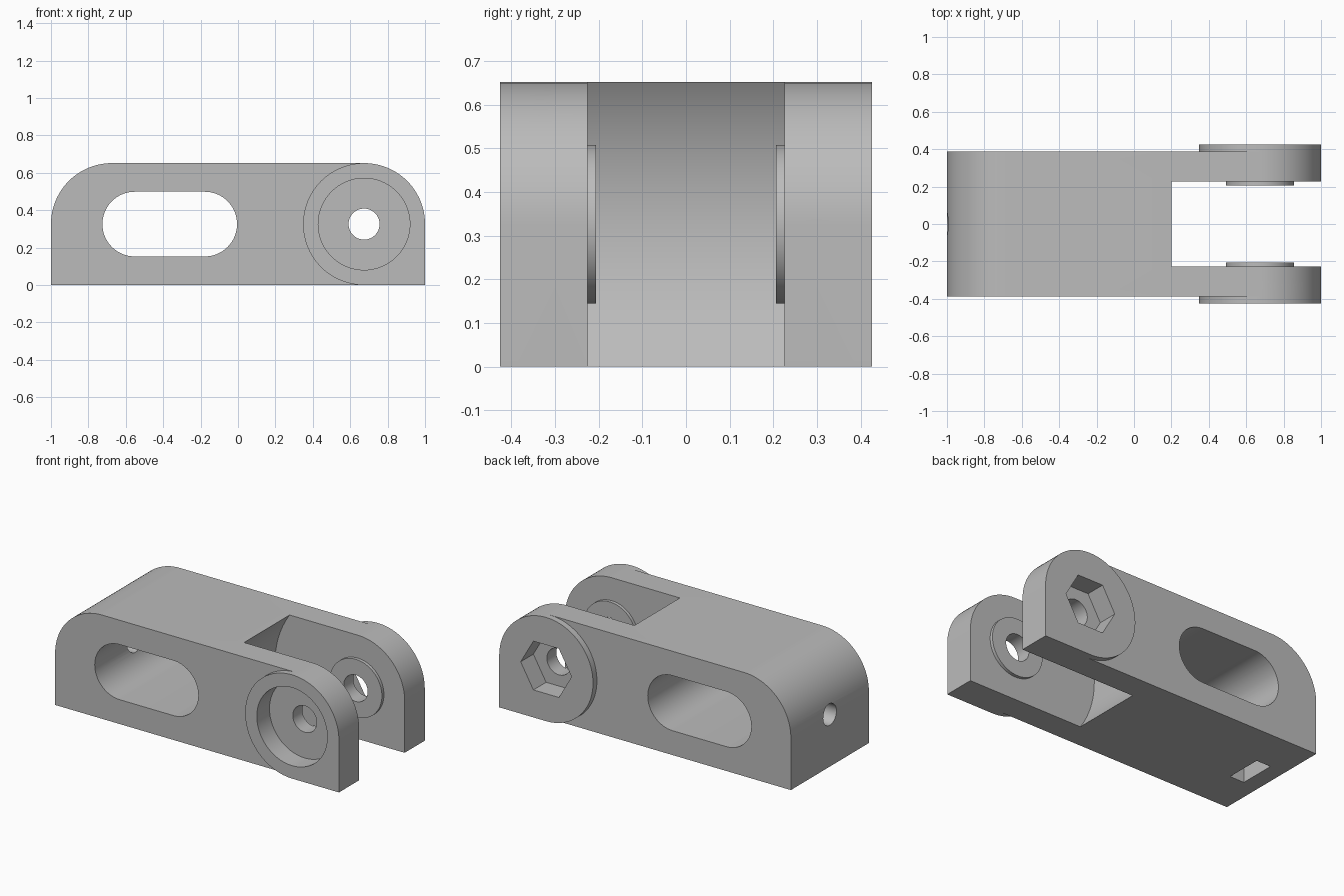
import bpy
import bmesh
from math import cos, sin, pi
from mathutils import Matrix

cube = bpy.data.objects.get("Cube")
if cube:
    bpy.data.objects.remove(cube, do_unlink=True)

R = 0.326             # end radius, also half the height
PX, PZ = 1 - R, R     # pivot axis
HALF = 0.387          # half width of the main body
OUTER = 0.426         # half width over the bosses
GAP = 0.226           # half width of the fork gap

grey = bpy.data.materials.new("Plain grey")
grey.use_nodes = True
grey.diffuse_color = (0.5, 0.5, 0.5, 1)
grey.node_tree.nodes["Principled BSDF"].inputs["Base Color"].default_value = (0.5, 0.5, 0.5, 1)


def arc(cx, cz, r, start, end, n):
    """Points on an arc, angles in units of pi."""
    return [(cx + r * cos(pi * (start + (end - start) * i / n)),
             cz + r * sin(pi * (start + (end - start) * i / n))) for i in range(n + 1)]


def circle(r, n=96, cx=PX, cz=PZ):
    return arc(cx, cz, r, 0, 2, n)[:-1]


def prism(name, outline, y0, y1):
    """Extrude an x-z outline along y."""
    bm = bmesh.new()
    face = bm.faces.new([bm.verts.new((x, y0, z)) for x, z in outline])
    new = bmesh.ops.extrude_face_region(bm, geom=[face])["geom"]
    bmesh.ops.translate(bm, vec=(0, y1 - y0, 0),
                        verts=[v for v in new if isinstance(v, bmesh.types.BMVert)])
    bmesh.ops.recalc_face_normals(bm, faces=bm.faces)
    mesh = bpy.data.meshes.new(name)
    bm.to_mesh(mesh)
    bm.free()
    mesh.materials.append(grey)
    obj = bpy.data.objects.new(name, mesh)
    bpy.context.collection.objects.link(obj)
    return obj


def combine(target, tool, operation):
    """Apply a boolean and remove the tool."""
    mod = target.modifiers.new("Boolean", 'BOOLEAN')
    mod.operation, mod.solver, mod.object = operation, 'EXACT', tool
    bpy.context.view_layer.objects.active = target
    bpy.ops.object.modifier_apply(modifier=mod.name)
    bpy.data.objects.remove(tool, do_unlink=True)


# Main body: flat bottom, rounded upper ends
right_top = arc(PX, PZ, R, 0, 0.5, 24)
left_top = arc(-PX, PZ, R, 0.5, 1, 24)
body = prism("fork_link", [(-1, 0), (1, 0)] + right_top + left_top, -HALF, HALF)

# Concave fork gap
combine(body, prism("gap_cutter", circle(0.575, 128), -GAP, GAP), 'DIFFERENCE')

# Outer bosses with a square lower corner, and inner spacer rings
boss = [(PX, 0), (1, 0)] + right_top + arc(PX, PZ, R, 0.5, 1.5, 48)[1:-1]
for side in (-1, 1):
    combine(body, prism("boss", boss, side * 0.3, side * OUTER), 'UNION')
    combine(body, prism("spacer_ring", circle(0.182), side * 0.206, side * 0.28), 'UNION')

# Long side slot
slot = arc(-0.178, PZ, 0.173, -0.5, 0.5, 32) + arc(-0.552, PZ, 0.173, 0.5, 1.5, 32)
cutters = [
    prism("slot_cutter", slot, -1, 1),
    prism("pivot_hole_cutter", circle(0.083, 48), -1, 1),
    prism("bolt_head_cutter", circle(0.245), -1, -0.3),
    prism("hex_nut_cutter", circle(0.177, 6), 0.3, 1),
    # Nut pocket open at the bottom
    prism("nut_pocket_cutter", [(-0.895, -0.1), (-0.795, -0.1), (-0.795, 0.44), (-0.895, 0.44)],
          -0.115, 0.115),
]

# Screw hole through the rounded end into the slot
screw = prism("screw_hole_cutter", circle(0.066, 32, 0, 0), 0.6, 1.2)
screw.data.transform(Matrix.Translation((0, 0, PZ)) @ Matrix.Rotation(pi / 2, 4, 'Z'))
cutters.append(screw)

for cutter in cutters:
    combine(body, cutter, 'DIFFERENCE')

bpy.ops.object.select_all(action='DESELECT')
body.select_set(True)
bpy.context.view_layer.objects.active = body
bpy.ops.object.shade_smooth_by_angle(angle=pi / 6)
